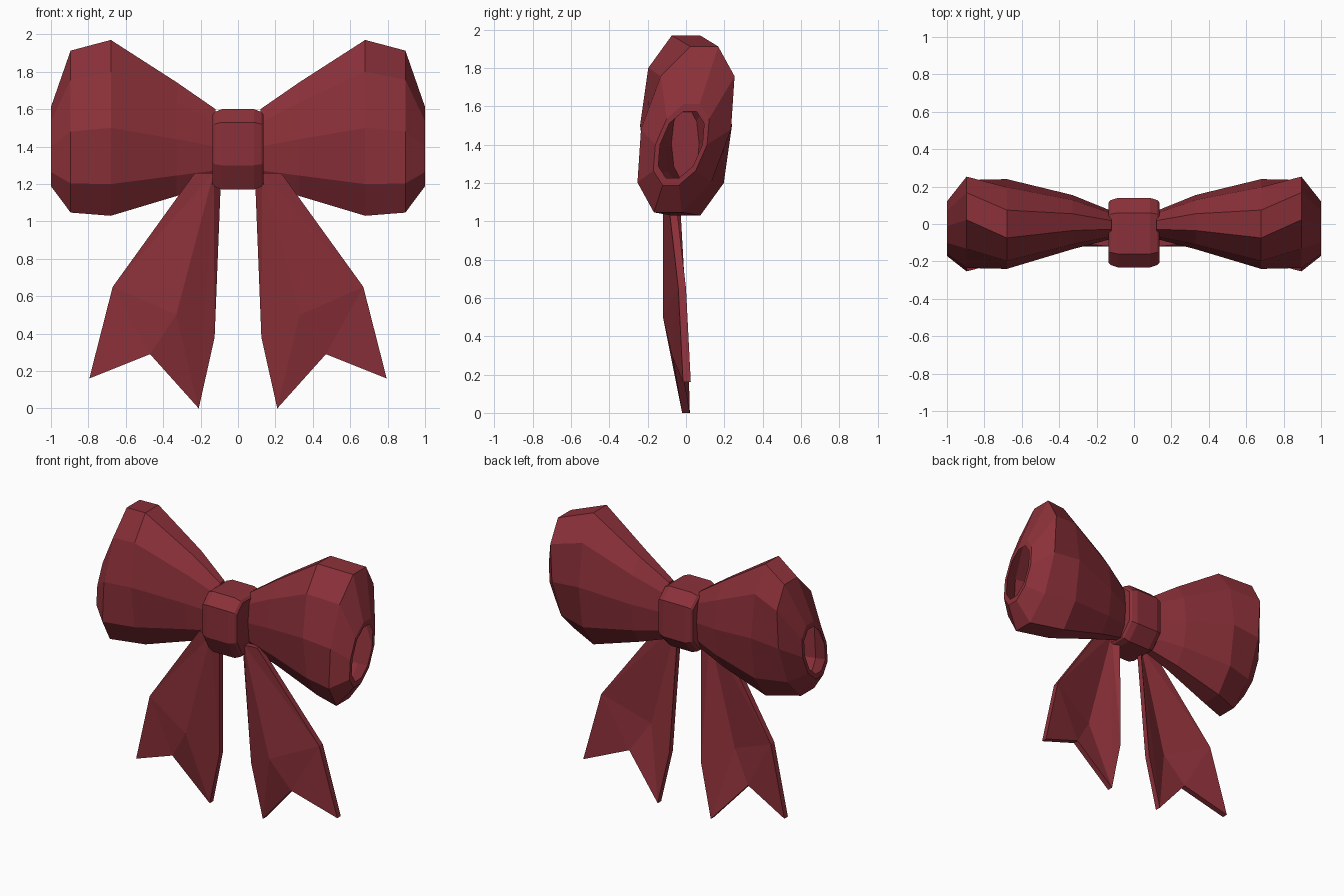
import bpy, bmesh
from mathutils import Vector

cube = bpy.data.objects.get("Cube")
if cube:
    bpy.data.objects.remove(cube, do_unlink=True)

red = bpy.data.materials.new("ribbon_red")
red.use_nodes = True
red.diffuse_color = (0.26, 0.03, 0.041, 1)
red.node_tree.nodes["Principled BSDF"].inputs["Base Color"].default_value = red.diffuse_color


def make_object(name, bm, mirrored=False):
    bmesh.ops.recalc_face_normals(bm, faces=bm.faces)
    mesh = bpy.data.meshes.new(name)
    bm.to_mesh(mesh)
    bm.free()
    mesh.materials.append(red)
    obj = bpy.data.objects.new(name, mesh)
    bpy.context.collection.objects.link(obj)
    if mirrored:
        mod = obj.modifiers.new("Mirror", 'MIRROR')
        mod.use_mirror_merge = False
    return obj


def loft(bm, rings, closed=False, caps=False):
    loops = [[bm.verts.new(p) for p in ring] for ring in rings]
    n = len(loops[0])
    pairs = list(zip(loops, loops[1:]))
    if closed:
        pairs.append((loops[-1], loops[0]))
    for a, b in pairs:
        for i in range(n):
            j = (i + 1) % n
            bm.faces.new((a[i], a[j], b[j], b[i]))
    if caps:
        bm.faces.new(loops[0])
        bm.faces.new(loops[-1])


# Ten-sided loop section, in half widths and half heights
HALF = [(0.31, 1), (0.82, 0.64), (1, 0), (0.82, -0.64), (0.31, -1)]
SECTION = HALF + [(-y, z) for y, z in reversed(HALF)]


def section(x, cy, cz, w, h, shear=0, scale=1):
    return [(x, cy + scale * (w * y + shear * z), cz + scale * h * z) for y, z in SECTION]


# Puffed hollow bow loops: outer shell, rim, then inner shell
knot_end = (0.12, -0.005, 1.40, 0.075, 0.20)
waist = (0.33, 0.01, 1.44, 0.145, 0.305)
belly = (0.68, 0, 1.50, 0.24, 0.47)
shoulder = (0.895, 0, 1.48, 0.235, 0.433, 0.095)
opening = (1.0, -0.025, 1.40, 0.135, 0.212, 0.055)
outer = [section(*s) for s in (knot_end, waist, belly, shoulder, opening)]
inner = [section(*opening, scale=0.82)]
inner += [section(*s[:5], s[5] if len(s) > 5 else 0, 0.9)
          for s in (shoulder, belly, waist, knot_end)]
inner[1] = [(x - 0.03, y, z) for x, y, z in inner[1]]
bm = bmesh.new()
loft(bm, outer + inner, closed=True)
make_object("bow_loops", bm, mirrored=True)

# Centre knot: eight-sided band with bevelled sides
PROFILE = [(0.06, 1.60), (-0.16, 1.60), (-0.232, 1.53), (-0.232, 1.30),
           (-0.16, 1.17), (0.05, 1.17), (0.14, 1.27), (0.14, 1.53)]
centre = Vector((-0.045, 1.385))


def band(x, scale):
    pts = [centre + (Vector(p) - centre) * scale for p in PROFILE]
    return [(x, p.x, p.y) for p in pts]


bm = bmesh.new()
loft(bm, [band(-0.137, 0.86), band(-0.125, 0.93), band(-0.085, 1),
          band(0.085, 1), band(0.125, 0.93), band(0.137, 0.86)], caps=True)
make_object("centre_knot", bm)

# Hanging tails: folded sheet with a swallow-tail end
POINTS = {
    "top_inner": (0.09, -0.08, 1.26), "top_fold": (0.13, -0.12, 1.26),
    "top_outer": (0.23, -0.11, 1.26), "outer": (0.67, -0.04, 0.65),
    "outer_tip": (0.795, -0.015, 0.16), "notch": (0.47, -0.07, 0.29),
    "inner_tip": (0.21, -0.02, 0.0), "inner": (0.125, -0.03, 0.38),
    "fold": (0.33, -0.12, 0.50),
}
FACES = ["top_fold top_outer outer", "top_fold outer fold",
         "fold outer notch", "outer outer_tip notch", "fold notch inner_tip",
         "top_fold fold inner_tip", "top_fold inner_tip inner",
         "top_inner top_fold inner"]
RIM = "top_inner top_fold top_outer outer outer_tip notch inner_tip inner".split()

bm = bmesh.new()
front = {k: bm.verts.new(p) for k, p in POINTS.items()}
back = {k: bm.verts.new(Vector(p) + Vector((0, 0.04, 0))) for k, p in POINTS.items()}
for names in FACES:
    for side in (front, back):
        bm.faces.new([side[k] for k in names.split()])
for a, b in zip(RIM, RIM[1:] + RIM[:1]):
    bm.faces.new((front[a], front[b], back[b], back[a]))
make_object("ribbon_tails", bm, mirrored=True)
